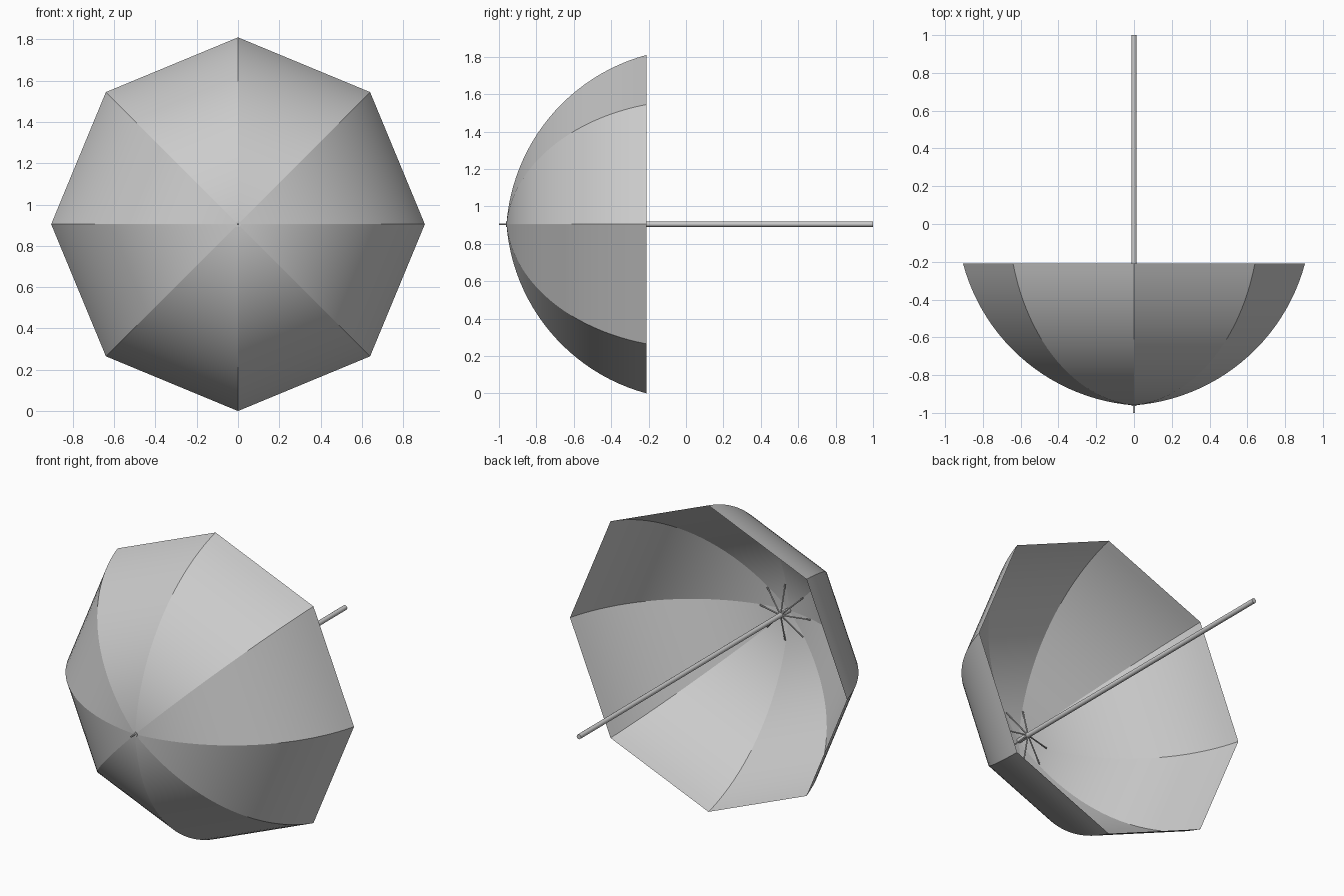
import bpy, bmesh, math
from mathutils import Vector

if "Cube" in bpy.data.objects:
    bpy.data.objects.remove(bpy.data.objects["Cube"])

CZ = 0.905            # height of the shaft axis
R_RIM, Y_RIM, Y_APEX = 0.905, -0.21, -0.96
SIDES, STEPS = 8, 24


def rod(name, a, b, radius, verts=16):
    a, b = Vector(a), Vector(b)
    bpy.ops.mesh.primitive_cylinder_add(vertices=verts, radius=radius,
                                        depth=(b - a).length, location=(a + b) / 2)
    ob = bpy.context.object
    ob.name = name
    ob.rotation_euler = (b - a).to_track_quat('Z', 'Y').to_euler()
    bpy.ops.object.shade_smooth_by_angle()
    return ob


def around(r, y, k):
    t = 2 * math.pi * k / SIDES
    return (r * math.cos(t), y, CZ + r * math.sin(t))


# Arc profile of one seam, from rim to just before the apex
height = Y_RIM - Y_APEX
rim_angle = math.radians(15)
half = math.atan2(R_RIM, height) - rim_angle
arc_r = math.hypot(R_RIM, height) / (2 * math.sin(half))
rc = R_RIM - arc_r * math.cos(rim_angle)
dc = -arc_r * math.sin(rim_angle)
profile = []
for i in range(STEPS):
    a = rim_angle + 2 * half * i / STEPS
    profile.append((rc + arc_r * math.cos(a), Y_RIM - dc - arc_r * math.sin(a)))

# Canopy: eight gores, smooth along the arc with sharp seams
bm = bmesh.new()
rings = [[bm.verts.new(around(r, y, k)) for k in range(SIDES)] for r, y in profile]
apex = bm.verts.new((0, Y_APEX, CZ))
for k in range(SIDES):
    n = (k + 1) % SIDES
    for lo, hi in zip(rings, rings[1:]):
        bm.faces.new((lo[k], lo[n], hi[n], hi[k]))
    bm.faces.new((rings[-1][k], rings[-1][n], apex))
bmesh.ops.recalc_face_normals(bm, faces=bm.faces)
if sum(f.normal.y for f in bm.faces) > 0:
    bmesh.ops.reverse_faces(bm, faces=bm.faces)
for f in bm.faces:
    f.smooth = True
for k in range(SIDES):
    column = [ring[k] for ring in rings] + [apex]
    for a, b in zip(column, column[1:]):
        bm.edges.get((a, b)).smooth = False
mesh = bpy.data.meshes.new("canopy")
bm.to_mesh(mesh)
bm.free()
bpy.context.collection.objects.link(bpy.data.objects.new("canopy", mesh))

# Shaft and pointed end
rod("shaft", (0, -0.963, CZ), (0, 1.0, CZ), 0.014)
rod("end_tip", (0, -1.0, CZ), (0, -0.95, CZ), 0.005, 12)

# Short stretchers fanning from the shaft to the canopy
for k in range(SIDES):
    rod(f"stretcher_{k + 1}", around(0.01, -0.885, k), around(0.165, -0.925, k), 0.004, 8)
